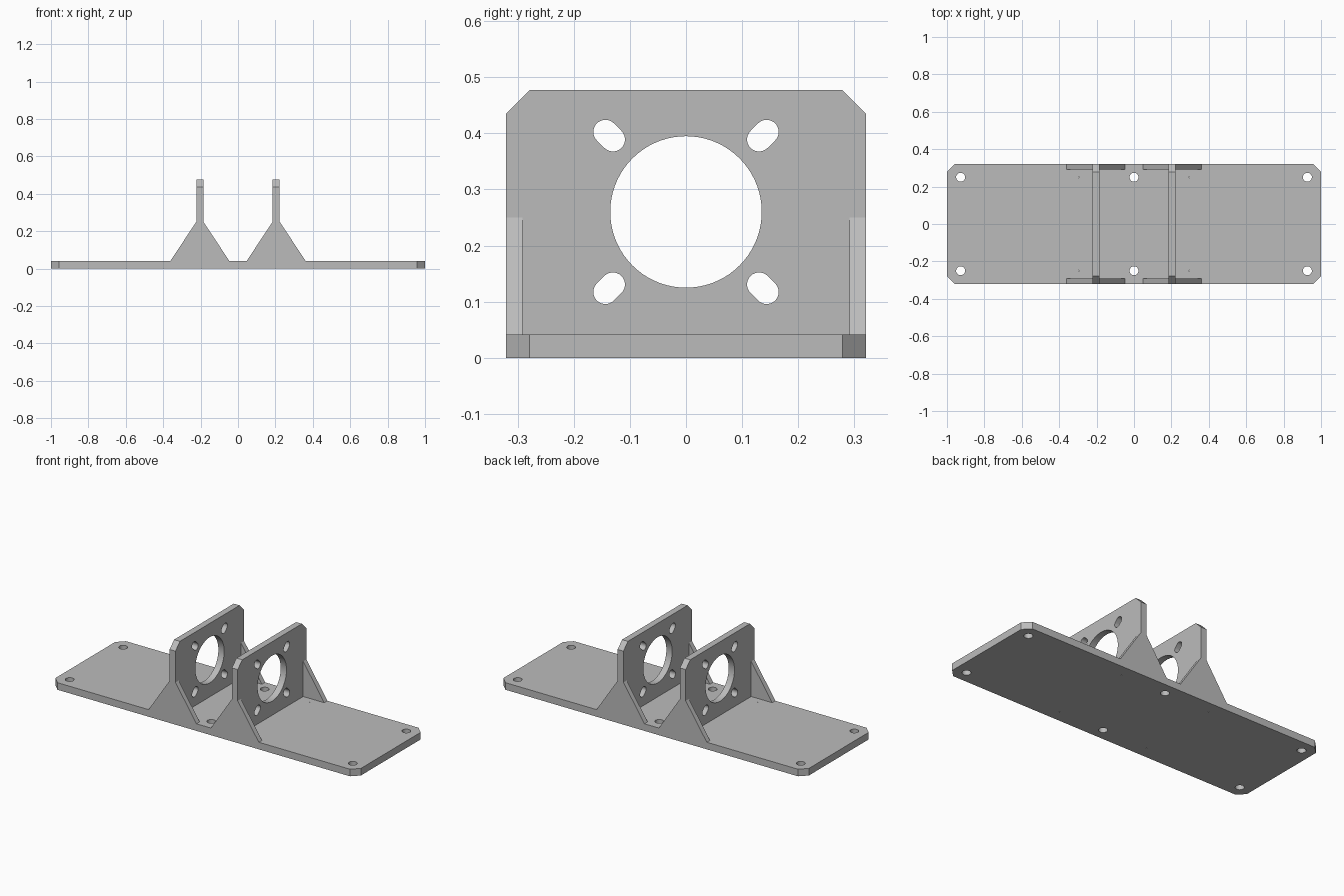
import bpy, bmesh
from math import pi, sin, cos, atan2, radians

cube = bpy.data.objects.get("Cube")
if cube:
    bpy.data.objects.remove(cube, do_unlink=True)

grey = bpy.data.materials.new("light grey plastic")
grey.use_nodes = True
colour = (0.5, 0.5, 0.5, 1)
grey.diffuse_color = colour
grey.node_tree.nodes["Principled BSDF"].inputs["Base Color"].default_value = colour

HALF_DEPTH = 0.321
BASE_TOP = 0.042
CHAMFER = 0.042
WALL_TOP = 0.477
WALL_X = 0.204
WALL_HALF = 0.019
BORE_Z = 0.26


def circle(x, y, r, n):
    return [(x + r * cos(2 * pi * i / n), y + r * sin(2 * pi * i / n)) for i in range(n)]


def slot(x, y, r, half, angle, n=14):
    """Rounded slot whose long axis points along the angle."""
    points = []
    for end in (0, pi):
        cx, cy = x + half * cos(angle + end), y + half * sin(angle + end)
        for i in range(n + 1):
            a = angle + end - pi / 2 + pi * i / n
            points.append((cx + r * cos(a), cy + r * sin(a)))
    return points


def plate(name, loops, thickness, location=(0, 0, 0), rotation=(0, 0, 0)):
    """Extrude an outline (first loop) with holes (other loops) about its own plane."""
    curve = bpy.data.curves.new(name, "CURVE")
    curve.dimensions = "2D"
    curve.fill_mode = "BOTH"
    curve.extrude = thickness / 2
    for loop in loops:
        spline = curve.splines.new("POLY")
        spline.points.add(len(loop) - 1)
        for point, (x, y) in zip(spline.points, loop):
            point.co = (x, y, 0, 1)
        spline.use_cyclic_u = True
    obj = bpy.data.objects.new(name, curve)
    obj.location, obj.rotation_euler = location, rotation
    bpy.context.collection.objects.link(obj)
    bpy.ops.object.select_all(action="DESELECT")
    obj.select_set(True)
    bpy.context.view_layer.objects.active = obj
    bpy.ops.object.convert(target="MESH")
    obj = bpy.context.object
    bm = bmesh.new()
    bm.from_mesh(obj.data)
    bmesh.ops.remove_doubles(bm, verts=bm.verts, dist=1e-5)
    bmesh.ops.recalc_face_normals(bm, faces=bm.faces)
    bm.to_mesh(obj.data)
    bm.free()
    obj.data.materials.clear()
    obj.data.materials.append(grey)
    bpy.ops.object.shade_smooth_by_angle(angle=radians(30))
    return obj


# Base plate with cut corners, screw holes and pin holes
c, d = CHAMFER, HALF_DEPTH
base = [[(-1 + c, -d), (1 - c, -d), (1, -d + c), (1, d - c),
         (1 - c, d), (-1 + c, d), (-1, d - c), (-1, -d + c)]]
for y in (-0.25, 0.25):
    base += [circle(x, y, 0.024, 32) for x in (-0.927, 0, 0.927)]
    base += [circle(x, y, 0.003, 8) for x in (-0.295, 0.295)]
plate("base_plate", base, BASE_TOP, (0, 0, BASE_TOP / 2))

# Upright motor wall: cut top corners, central bore and four diagonal slots
wall = [[(-d, BASE_TOP), (d, BASE_TOP), (d, WALL_TOP - c), (d - c, WALL_TOP),
         (-d + c, WALL_TOP), (-d, WALL_TOP - c)],
        circle(0, BORE_Z, 0.135, 72)]
for sy in (-1, 1):
    for sz in (-1, 1):
        wall.append(slot(sy * 0.137, BORE_Z + sz * 0.136, 0.0215, 0.0095, atan2(sz, sy)))

for side, sx in (("left", 1), ("right", -1)):
    plate(side + "_wall", wall, 2 * WALL_HALF, (sx * WALL_X, 0, 0), (pi / 2, 0, pi / 2))
    # Triangular gussets on both faces of the wall, at its front and back edges
    for end, sy in (("front", -1), ("back", 1)):
        for face, fx in (("inner", -sx), ("outer", sx)):
            x = sx * WALL_X + fx * WALL_HALF
            triangle = [(x, BASE_TOP), (x + fx * 0.138, BASE_TOP), (x, 0.25)]
            plate(f"{side}_{end}_{face}_gusset", [triangle], 0.03,
                  (0, sy * (HALF_DEPTH - 0.015), 0), (pi / 2, 0, 0))
